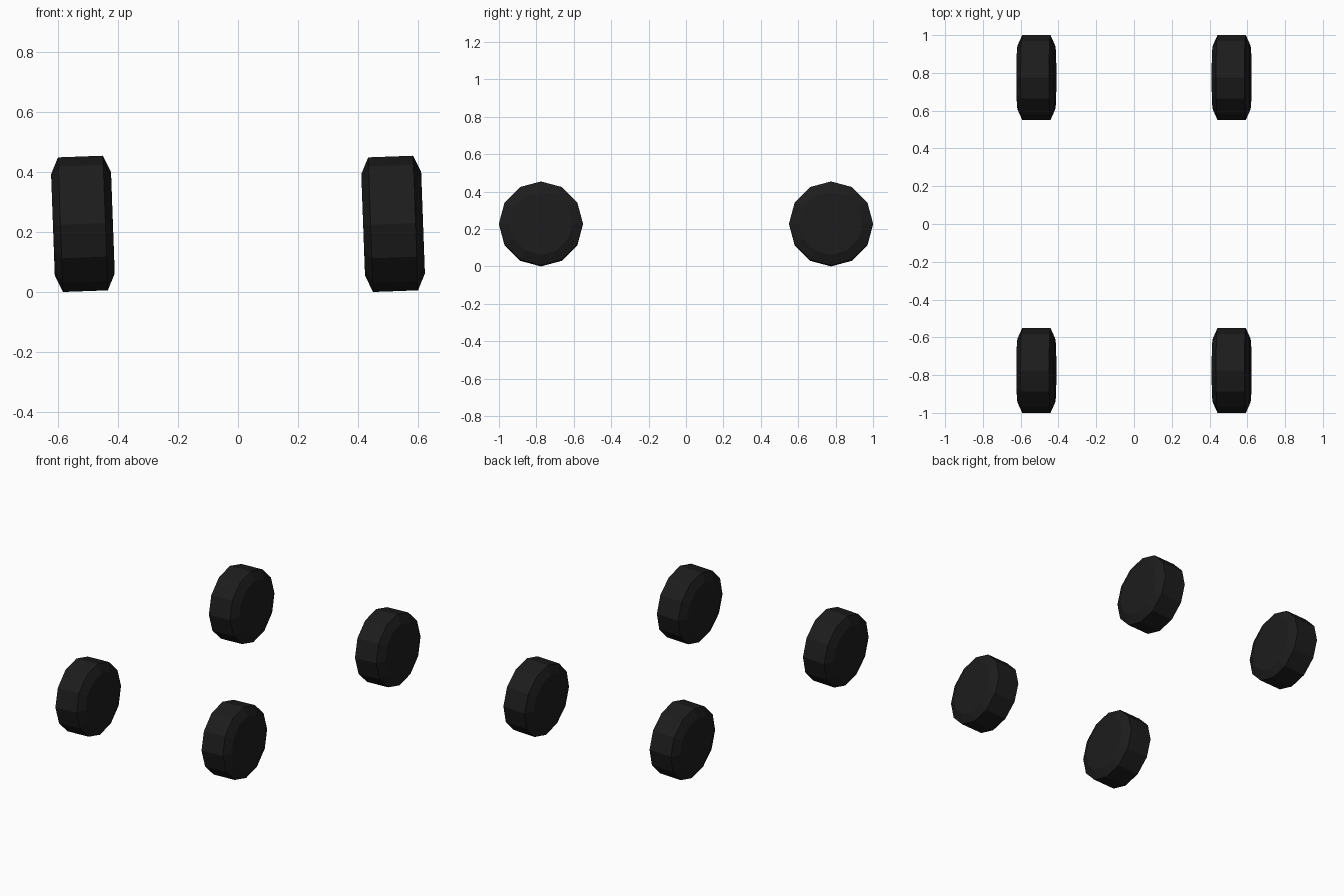
import bpy, bmesh, math

if "Cube" in bpy.data.objects:
    bpy.data.objects.remove(bpy.data.objects["Cube"])

SIDES = 12
RADIUS = 0.2245
CAMBER = math.radians(-2.1)

# Black rubber
rubber = bpy.data.materials.new("black_rubber")
rubber.diffuse_color = (0.012, 0.012, 0.012, 1)
rubber.use_nodes = True
rubber.node_tree.nodes["Principled BSDF"].inputs["Base Color"].default_value = rubber.diffuse_color

# Shared tyre mesh: chamfered 12-sided drum along x, given as (x, radius) rings
profile = [(-0.1, 0.169), (-0.075, RADIUS), (0.075, RADIUS), (0.1, 0.169)]
bm = bmesh.new()
rings = []
for x, r in profile:
    rings.append([bm.verts.new((x, r * math.cos(2 * math.pi * k / SIDES),
                                r * math.sin(2 * math.pi * k / SIDES)))
                  for k in range(SIDES)])
for a, b in zip(rings, rings[1:]):
    for k in range(SIDES):
        n = (k + 1) % SIDES
        bm.faces.new((a[k], a[n], b[n], b[k]))
bm.faces.new(rings[0])
bm.faces.new(rings[-1])
bmesh.ops.recalc_face_normals(bm, faces=bm.faces)
mesh = bpy.data.meshes.new("wheel")
bm.to_mesh(mesh)
bm.free()
mesh.materials.append(rubber)

# Four wheels, all leaning the same way
for y, end in ((-0.7755, "front"), (0.7755, "rear")):
    for x, side in ((-0.517, "left"), (0.517, "right")):
        wheel = bpy.data.objects.new(f"{end}_{side}_wheel", mesh)
        wheel.location = (x, y, 0.2275)
        wheel.rotation_euler = (0, CAMBER, 0)
        bpy.context.collection.objects.link(wheel)
